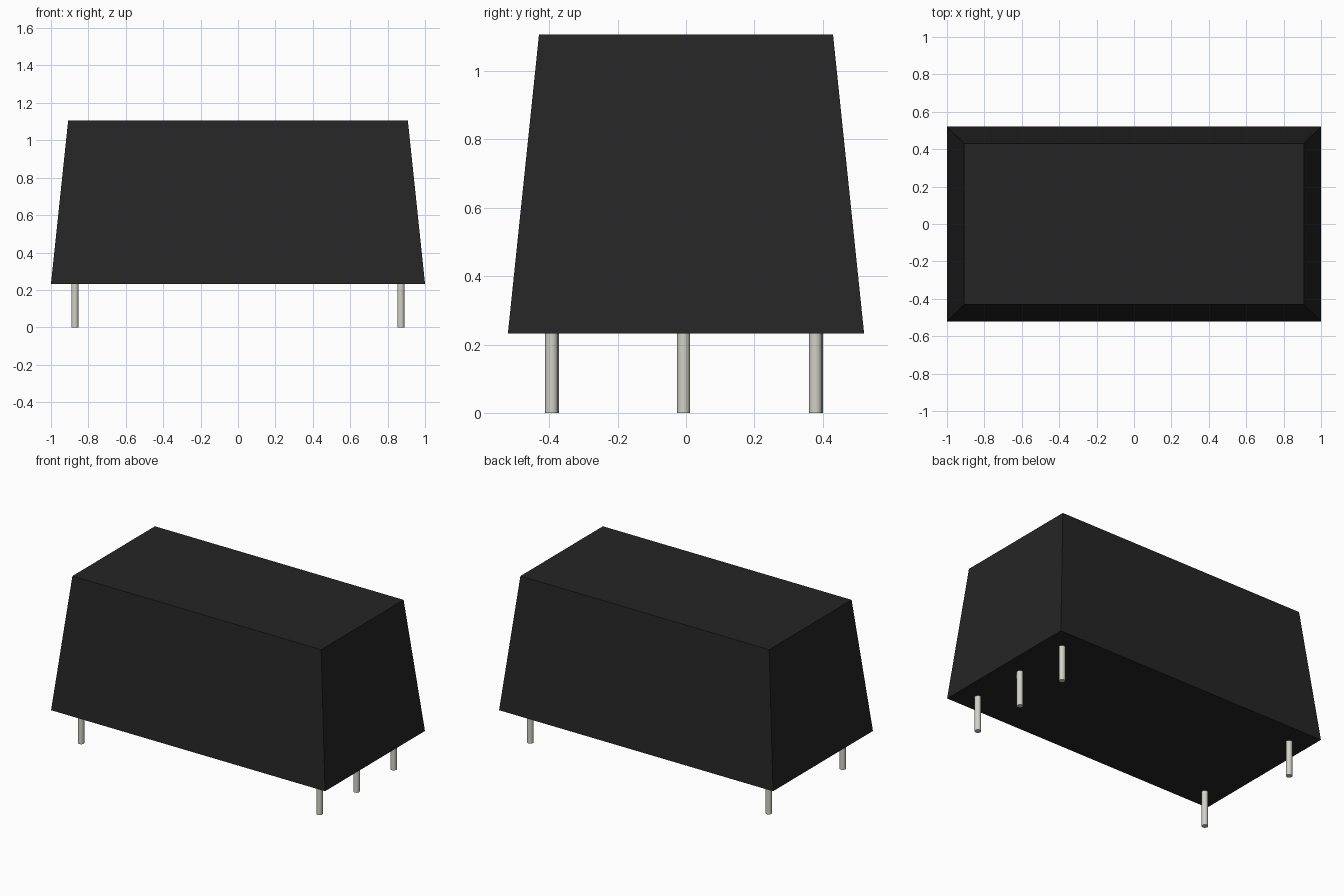
import bpy, bmesh, math

cube = bpy.data.objects.get("Cube")
if cube:
    bpy.data.objects.remove(cube, do_unlink=True)


def material(name, rgb):
    m = bpy.data.materials.new(name)
    m.use_nodes = True
    m.diffuse_color = (*rgb, 1)
    m.node_tree.nodes["Principled BSDF"].inputs["Base Color"].default_value = (*rgb, 1)
    return m


black = material("black plastic", (0.0194, 0.0185, 0.0185))
metal = material("pin metal", (0.645, 0.638, 0.571))

BASE_Z, TOP_Z = 0.232, 1.107

# Tapered housing: a box whose upper face is drawn inwards
bm = bmesh.new()
bmesh.ops.create_cube(bm, size=2)
for v in bm.verts:
    top = v.co.z > 0
    v.co.x *= 0.908 if top else 1.0
    v.co.y *= 0.43 if top else 0.521
    v.co.z = TOP_Z if top else BASE_Z
mesh = bpy.data.meshes.new("housing")
bm.to_mesh(mesh)
bm.free()
mesh.materials.append(black)
housing = bpy.data.objects.new("housing", mesh)
bpy.context.collection.objects.link(housing)

# Round pins: three at the +x end, two at the -x end
pins = {
    "pin_left_front": (0.871, -0.393),
    "pin_left_middle": (0.871, -0.007),
    "pin_left_back": (0.871, 0.379),
    "pin_right_front": (-0.872, -0.390),
    "pin_right_back": (-0.872, 0.382),
}
for name, (x, y) in pins.items():
    bpy.ops.mesh.primitive_cylinder_add(vertices=24, radius=0.019, depth=BASE_Z,
                                        location=(x, y, BASE_Z / 2))
    pin = bpy.context.object
    pin.name = name
    pin.data.materials.append(metal)
    bpy.ops.object.shade_smooth_by_angle(angle=math.radians(40))
